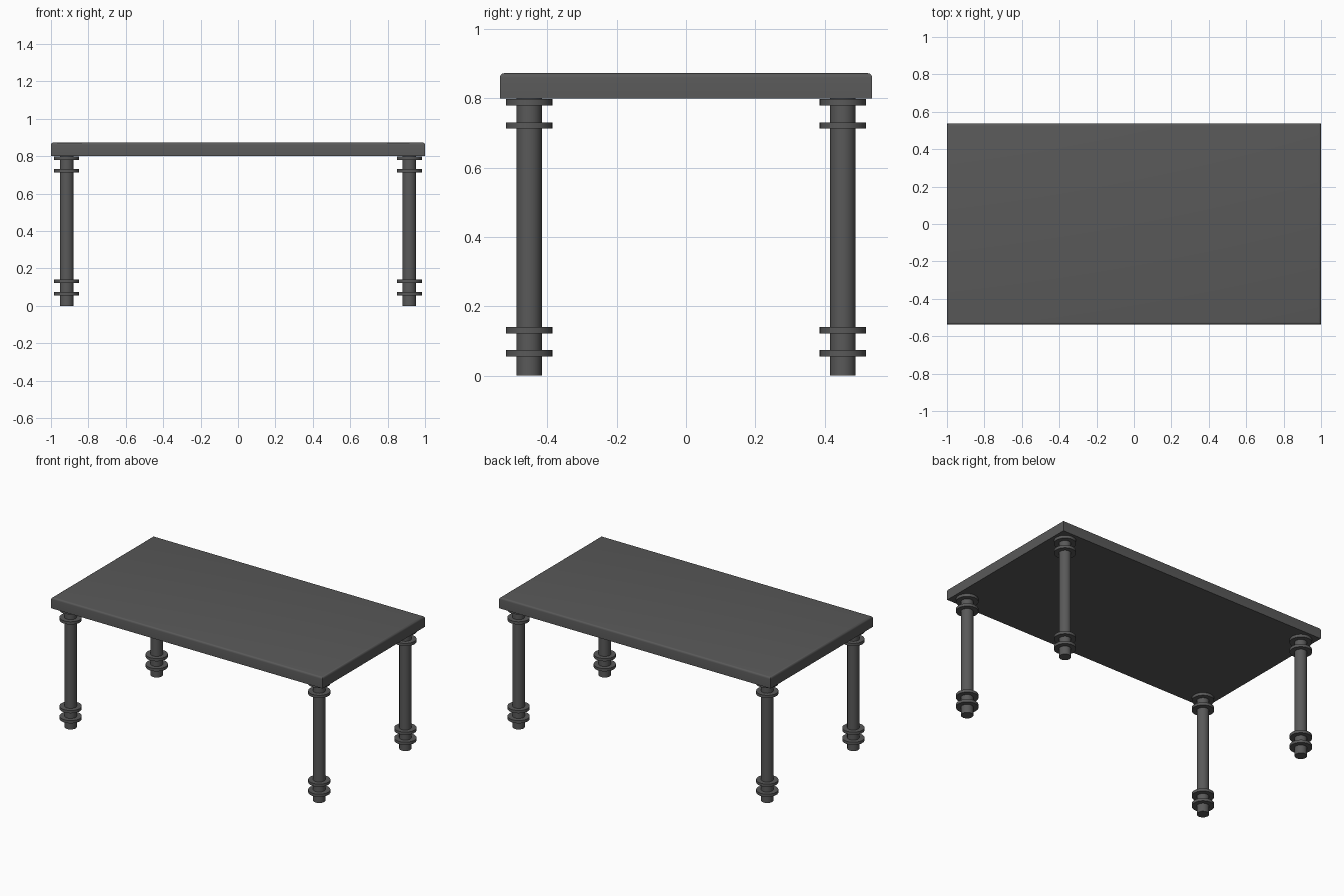
import bpy, bmesh

if "Cube" in bpy.data.objects:
    bpy.data.objects.remove(bpy.data.objects["Cube"])

TOP_Z, BOTTOM_Z = 0.873, 0.80
HALF_X, HALF_Y = 1.0, 0.5375
LEG_X, LEG_Y = 0.916, 0.453
LEG_R, RING_R = 0.037, 0.067
SIDES = 32

dark = bpy.data.materials.new("dark_grey")
dark.diffuse_color = (0.1, 0.1, 0.1, 1)
dark.use_nodes = True
dark.node_tree.nodes["Principled BSDF"].inputs["Base Color"].default_value = dark.diffuse_color


def finish(obj, name):
    obj.name = name
    obj.data.materials.append(dark)


def cylinder(name, x, y, z0, z1, radius):
    bpy.ops.mesh.primitive_cylinder_add(vertices=SIDES, radius=radius, depth=z1 - z0,
                                        location=(x, y, (z0 + z1) / 2))
    bpy.ops.object.shade_smooth_by_angle()
    finish(bpy.context.object, name)


# Tabletop: slab with only the upper rim rounded
bm = bmesh.new()
bmesh.ops.create_cube(bm, size=1)
for v in bm.verts:
    v.co.x *= 2 * HALF_X
    v.co.y *= 2 * HALF_Y
    v.co.z = TOP_Z if v.co.z > 0 else BOTTOM_Z
rim = [e for e in bm.edges if all(v.co.z == e.verts[0].co.z and v.co.z > 0.85 for v in e.verts)]
bmesh.ops.bevel(bm, geom=rim, offset=0.013, segments=4, profile=0.5, affect='EDGES')
mesh = bpy.data.meshes.new("tabletop")
bm.to_mesh(mesh)
bm.free()
top = bpy.data.objects.new("tabletop", mesh)
bpy.context.collection.objects.link(top)
finish(top, "tabletop")
bpy.context.view_layer.objects.active = top
top.select_set(True)
bpy.ops.object.shade_smooth_by_angle()

# Legs, each with two rings near the floor and two under the top
for sy, side in ((-1, "front"), (1, "back")):
    for sx, hand in ((-1, "left"), (1, "right")):
        x, y = sx * LEG_X, sy * LEG_Y
        cylinder(f"{side}_{hand}_leg", x, y, 0, BOTTOM_Z, LEG_R)
        for i, z in enumerate((0.064, 0.131, 0.722, 0.789)):
            cylinder(f"{side}_{hand}_leg_ring_{i + 1}", x, y, z - 0.0092, z + 0.0092, RING_R)
